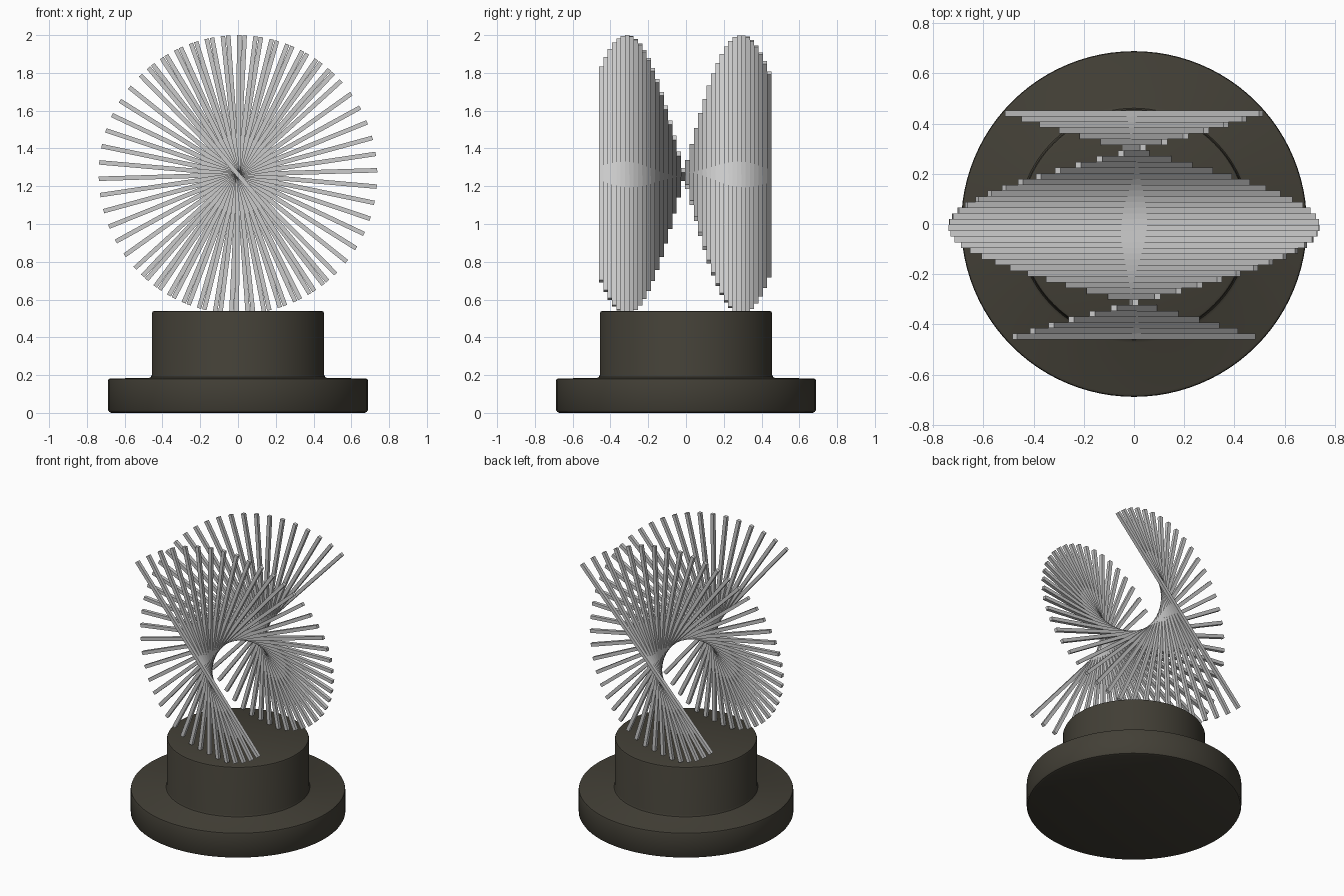
import bpy, bmesh, math
from mathutils import Matrix

if "Cube" in bpy.data.objects:
    bpy.data.objects.remove(bpy.data.objects["Cube"])


def add_object(name, bm):
    mesh = bpy.data.meshes.new(name)
    bm.to_mesh(mesh)
    bm.free()
    obj = bpy.data.objects.new(name, mesh)
    bpy.context.collection.objects.link(obj)
    return obj


# Stepped round pedestal, turned from a profile
profile = [(0, 0), (0.67, 0), (0.682, 0.005), (0.688, 0.015), (0.688, 0.17),
           (0.685, 0.179), (0.676, 0.183), (0.472, 0.184), (0.461, 0.19),
           (0.456, 0.202), (0.456, 0.527), (0.452, 0.536), (0.442, 0.54), (0, 0.54)]
bm = bmesh.new()
verts = [bm.verts.new((r, 0, z)) for r, z in profile]
edges = [bm.edges.new(pair) for pair in zip(verts, verts[1:])]
bmesh.ops.spin(bm, geom=verts + edges, axis=(0, 0, 1), cent=(0, 0, 0),
               angle=math.tau, steps=96, use_duplicate=False)
bmesh.ops.remove_doubles(bm, verts=bm.verts, dist=1e-4)
bmesh.ops.recalc_face_normals(bm, faces=bm.faces)
pedestal = add_object("pedestal", bm)
mat = bpy.data.materials.new("dark_olive")
mat.diffuse_color = (0.055, 0.05, 0.037, 1)
mat.use_nodes = True
mat.node_tree.nodes["Principled BSDF"].inputs["Base Color"].default_value = mat.diffuse_color
pedestal.data.materials.append(mat)
bpy.context.view_layer.objects.active = pedestal
pedestal.select_set(True)
bpy.ops.object.shade_smooth_by_angle(angle=math.radians(35))

# Twisting fan of square rods, each turned a step further about the y axis
COUNT, STEP, START = 40, 6.75, 130.0
LENGTH, THICK, CENTRE_Z = 1.475, 0.0235, 1.262
Y_FIRST, Y_LAST = -0.4485, 0.4405
bm = bmesh.new()
for i in range(COUNT):
    y = Y_FIRST + (Y_LAST - Y_FIRST) * i / (COUNT - 1)
    turn = math.radians(START - STEP * i)
    matrix = (Matrix.Translation((0, y, CENTRE_Z))
              @ Matrix.Rotation(-turn, 4, 'Y')
              @ Matrix.Diagonal((LENGTH, THICK, THICK, 1)))
    bmesh.ops.create_cube(bm, size=1, matrix=matrix)
add_object("twisted_rods", bm)
